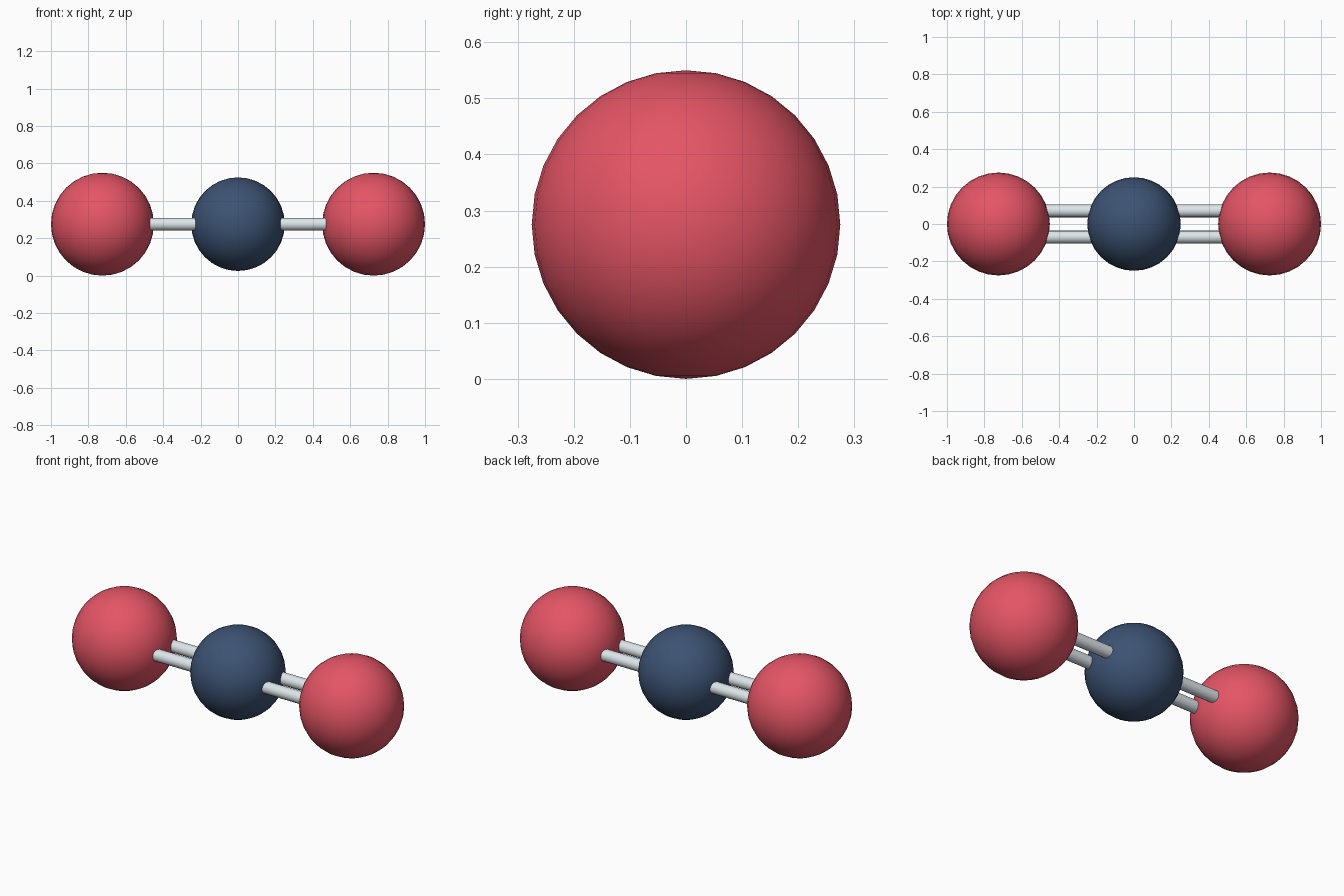
import bpy
import math

if "Cube" in bpy.data.objects:
    bpy.data.objects.remove(bpy.data.objects["Cube"])

ATOM_R, CORE_R, BOND_R = 0.275, 0.25, 0.034
SPAN, BOND_Y, Z = 0.725, 0.07, 0.275


def material(name, rgb):
    m = bpy.data.materials.new(name)
    m.diffuse_color = (*rgb, 1)
    m.use_nodes = True
    m.node_tree.nodes["Principled BSDF"].inputs["Base Color"].default_value = m.diffuse_color
    return m


RED = material("red", (0.78, 0.09, 0.13))
NAVY = material("navy", (0.045, 0.085, 0.17))
PALE = material("pale_grey", (0.72, 0.79, 0.82))


def finish(name, mat):
    ob = bpy.context.object
    ob.name = name
    ob.data.materials.append(mat)
    bpy.ops.object.shade_smooth_by_angle(angle=math.radians(40))


def ball(name, x, r, mat):
    bpy.ops.mesh.primitive_uv_sphere_add(segments=32, ring_count=16, radius=r,
                                         location=(x, 0, Z))
    finish(name, mat)


# Central carbon atom
ball("carbon_atom", 0, CORE_R, NAVY)

for side, sx in (("left", -1), ("right", 1)):
    # Outer oxygen atoms
    ball(f"oxygen_atom_{side}", sx * SPAN, ATOM_R, RED)
    # Double bonds, running from atom centre to atom centre
    for place, sy in (("front", -1), ("back", 1)):
        bpy.ops.mesh.primitive_cylinder_add(
            vertices=16, radius=BOND_R, depth=SPAN,
            location=(sx * SPAN / 2, sy * BOND_Y, Z),
            rotation=(0, math.pi / 2, 0))
        finish(f"bond_{side}_{place}", PALE)
